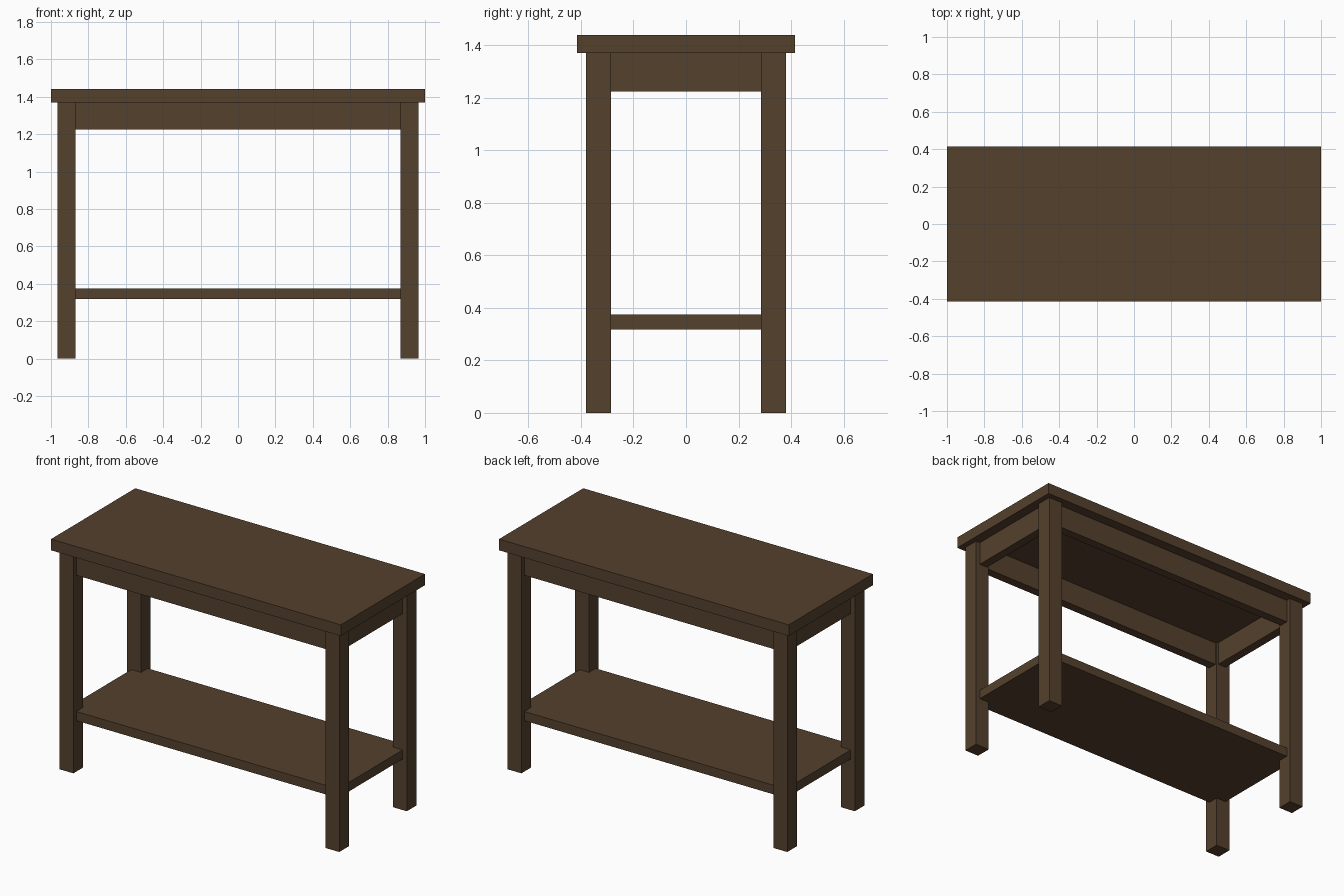
import bpy

if "Cube" in bpy.data.objects:
    bpy.data.objects.remove(bpy.data.objects["Cube"])

wood = bpy.data.materials.new("dark_brown_wood")
wood.diffuse_color = (0.09, 0.052, 0.026, 1)
wood.use_nodes = True
wood.node_tree.nodes["Principled BSDF"].inputs["Base Color"].default_value = wood.diffuse_color


def box(name, x, y, z):
    """Box spanning the (min, max) range on each axis."""
    bpy.ops.mesh.primitive_cube_add(size=1)
    ob = bpy.context.object
    ob.name = name
    for v in ob.data.vertices:
        v.co = [r[0] if c < 0 else r[1] for c, r in zip(v.co, (x, y, z))]
    ob.data.materials.append(wood)
    return ob


def span(sign, inner, outer):
    return tuple(sorted((sign * inner, sign * outer)))


LEG_X, LEG_Y = (0.87, 0.966), (0.285, 0.381)   # inner, outer leg faces
RAIL_X, RAIL_Y = (0.882, 0.937), (0.297, 0.352)  # inner, outer apron faces
TOP_Z, APRON_Z = 1.37, 1.225

# table top and lower shelf (its corners are let into the legs)
box("table_top", (-1, 1), (-0.415, 0.415), (TOP_Z, 1.44))
box("lower_shelf", (-RAIL_X[1], RAIL_X[1]), (-RAIL_Y[1], RAIL_Y[1]), (0.318, 0.375))

# four legs
for sy, depth in ((-1, "front"), (1, "back")):
    for sx, side in ((-1, "left"), (1, "right")):
        box(f"{depth}_{side}_leg", span(sx, *LEG_X), span(sy, *LEG_Y), (0, TOP_Z))

# aprons between the legs
for s, long_name, short_name in ((-1, "front_apron", "left_apron"), (1, "back_apron", "right_apron")):
    box(long_name, (-LEG_X[0], LEG_X[0]), span(s, *RAIL_Y), (APRON_Z, TOP_Z))
    box(short_name, span(s, *RAIL_X), (-LEG_Y[0], LEG_Y[0]), (APRON_Z, TOP_Z))
